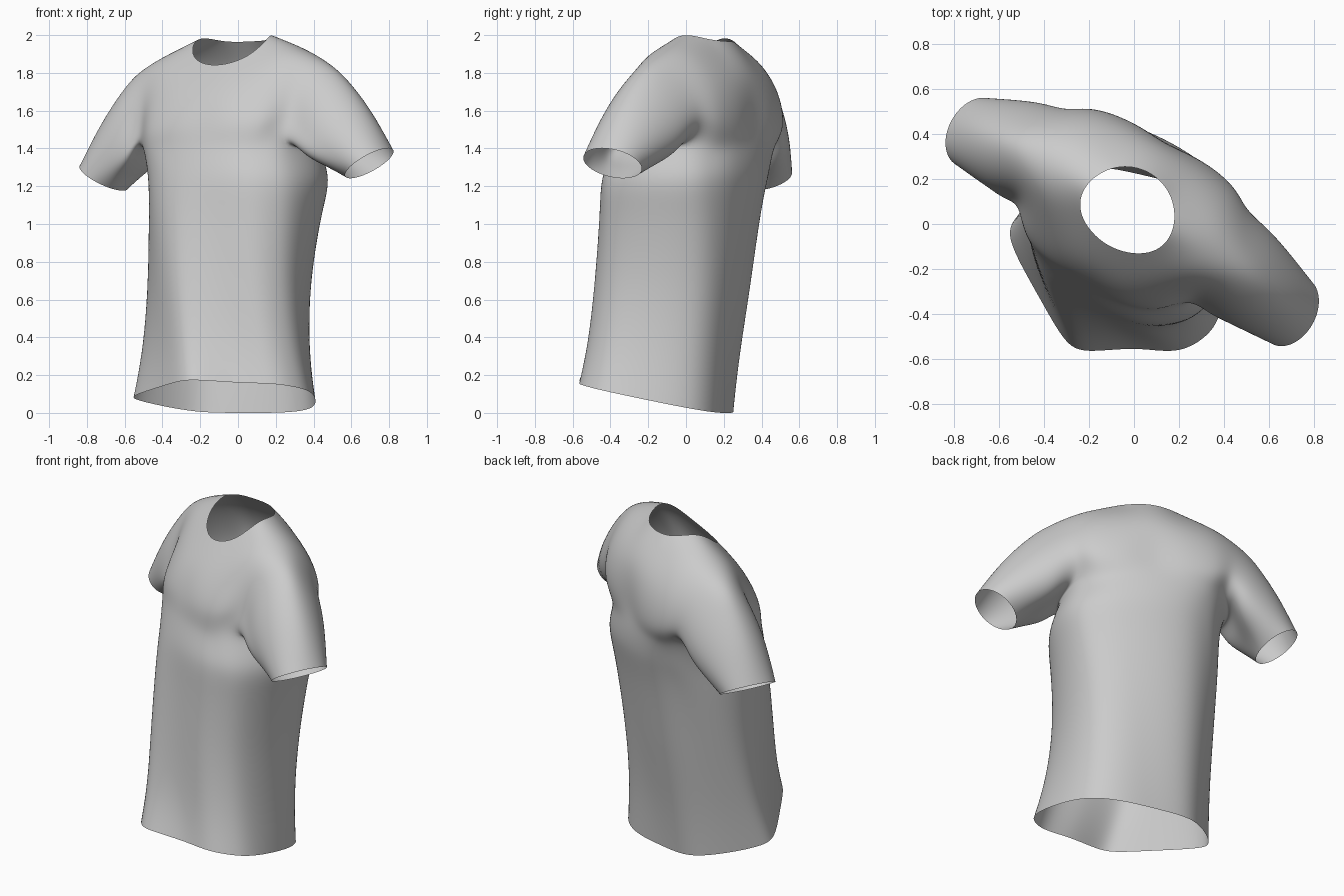
import bpy, bmesh, math
from mathutils import Vector

if "Cube" in bpy.data.objects:
    bpy.data.objects.remove(bpy.data.objects["Cube"])

TURN = math.radians(-29)
U = Vector((math.cos(TURN), math.sin(TURN), 0))      # across the shoulders
W = Vector((-math.sin(TURN), math.cos(TURN), 0))     # towards the back
C = Vector((-0.02, 0.07, 0))                         # neck centre


def local(u, v, z):
    return C + U * u + W * v + Vector((0, 0, z + 0.04 * u))


pts, keys, faces = [], {}, []


def key(level, col):
    return (level, 16 - col) if level == 9 and col > 8 else (level, col)


def put(level, col, p):
    keys[(level, col)] = len(pts)
    pts.append(p)


# Hem outline seen from above: right side, front, left side, back
hem = [(.41, -.17), (.385, -.39), (.31, -.505), (.18, -.565), (0, -.555), (-.2, -.565),
       (-.31, -.51), (-.42, -.33), (-.54, -.10), (-.53, .02), (-.42, .13), (-.28, .22),
       (-.14, .25), (.05, .215), (.23, .16), (.37, .04)]
# Body tube: z, centre x, centre y, half width, half depth, hem likeness, hem scale x and y, tilt
rings = [(0.08, -0.07, -0.158, 0.48, 0.37, 1.0, 1.0, 1.0, 1.0),
         (0.35, -0.067, -0.112, 0.455, 0.38, 0.8, 0.95, 1.0, 0.55),
         (0.70, -0.055, -0.063, 0.45, 0.395, 0.55, 0.95, 1.03, 0.25),
         (1.05, -0.025, -0.025, 0.475, 0.40, 0.3, 1.0, 1.06, 0.05),
         (1.25, -0.005, 0.0, 0.485, 0.40, 0.1, 1.0, 1.06, 0.0),
         (1.40, -0.035, 0.04, 0.48, 0.375, 0.0, 1.0, 1.0, 0.0)]
quarter = [0, 28, 50, 70]
angles = quarter + [90] + [180 - a for a in quarter[::-1]]
angles += [180 + a for a in quarter[1:]] + [270] + [360 - a for a in quarter[:0:-1]]


def power(x):
    return math.copysign(abs(x) ** 0.83, x)


for level, (z, cx, cy, a, b, like, sx, sy, tilt) in enumerate(rings):
    for col, deg in enumerate(angles):
        t = math.radians(deg)
        p = Vector((cx, cy, z)) + U * a * power(math.cos(t)) - W * b * power(math.sin(t))
        hx, hy = hem[col]
        p = p.lerp(Vector((cx + (hx + 0.07) * sx, cy + (hy + 0.158) * sy, z)), like)
        p.z -= tilt * (0.205 * (p.y - cy) + 0.05 * (p.x - cx))
        if level == 5 and col in (1, 7, 9, 15):
            p.z += 0.025
        put(level, col, p)

# Chest and back panels above the underarm, from armhole to centre
front = [[(.44, -.22, 1.54), (.34, -.32, 1.52), (.17, -.375, 1.52), (0, -.38, 1.52)],
         [(.46, -.18, 1.67), (.34, -.25, 1.67), (.17, -.30, 1.68), (0, -.31, 1.68)],
         [(.51, -.11, 1.78), (.36, -.13, 1.85), (.17, -.13, 1.89), (0, -.19, 1.84)]]
back = [[(.45, .25, 1.53), (.35, .31, 1.52), (.17, .34, 1.52), (0, .33, 1.52)],
        [(.48, .22, 1.67), (.35, .27, 1.72), (.17, .30, 1.75), (0, .31, 1.76)],
        [(.53, .12, 1.78), (.37, .14, 1.88), (.14, .13, 1.97), (0, .18, 1.965)]]
shoulder = [(.57, 0, 1.82), (.40, 0, 1.905), (.215, 0, 1.985)]
for i in range(3):
    for k in range(4):
        for row, right, left in ((front, 1 + k, 7 - k), (back, 15 - k, 9 + k)):
            u, v, z = row[i][k]
            put(6 + i, right, local(u, v, z))
            if k < 3:
                put(6 + i, left, local(-u, v, z))
for k, (u, v, z) in enumerate(shoulder):
    put(9, 1 + k, local(u, v, z))
    put(9, 7 - k, local(-u, v, z))

for level in range(9):
    if level < 5:
        cols = range(16)
    elif level < 8:
        cols = [*range(1, 7), *range(9, 15)]
    else:
        cols = (1, 2, 5, 6, 9, 10, 13, 14)
    for j in cols:
        n = (j + 1) % 16
        faces.append([keys[key(*k)] for k in ((level, j), (level, n), (level + 1, n), (level + 1, j))])

# Sleeves grow from the armhole loops
for side, f, b, s, end in ((1, 1, 15, 0, (0.848, -0.055, 1.285)),
                           (-1, 7, 9, 8, (-0.768, -0.04, 1.275))):
    hole = [(5, s)] + [(l, f) for l in range(5, 10)] + [(l, b) for l in range(8, 4, -1)]
    loop = [keys[k] for k in hole]
    start = [pts[i] for i in loop]
    for frac in (0.33, 0.67, 1.0):
        new = []
        for k in range(10):
            t = math.radians(36 * k)
            c, w = math.cos(t), math.sin(t)
            tip = local(end[0] - side * 0.115 * c, end[1] - 0.165 * w, end[2] - 0.075 * c)
            bulge = math.sin(math.pi * frac)
            p = start[k].lerp(tip, frac) - W * 0.015 * w * bulge
            p.z += 0.05 * max(0, -c) * bulge
            new.append(len(pts))
            pts.append(p)
        for k in range(10):
            n = (k + 1) % 10
            faces.append([loop[k], loop[n], new[n], new[k]])
        loop = new

mesh = bpy.data.meshes.new("tshirt")
mesh.from_pydata(pts, [], faces)
bm = bmesh.new()
bm.from_mesh(mesh)
bmesh.ops.recalc_face_normals(bm, faces=bm.faces)
bm.to_mesh(mesh)
bm.free()
shirt = bpy.data.objects.new("tshirt", mesh)
bpy.context.collection.objects.link(shirt)
sub = shirt.modifiers.new("smooth_cloth", 'SUBSURF')
sub.levels = sub.render_levels = 3

# Push the cage out so the smooth cloth passes through the measured points
for _ in range(4):
    bpy.context.view_layer.update()
    smooth = shirt.evaluated_get(bpy.context.evaluated_depsgraph_get()).data
    shift = [(pts[i] - smooth.vertices[i].co) * 0.8 for i in range(len(pts))]
    for vert, d in zip(mesh.vertices, shift):
        vert.co += d
    mesh.update()
    shirt.update_tag()

# Stand the shirt on the ground
bpy.context.view_layer.update()
smooth = shirt.evaluated_get(bpy.context.evaluated_depsgraph_get()).data
shirt.location.z = -min(v.co.z for v in smooth.vertices)
mesh.polygons.foreach_set("use_smooth", [True] * len(mesh.polygons))
